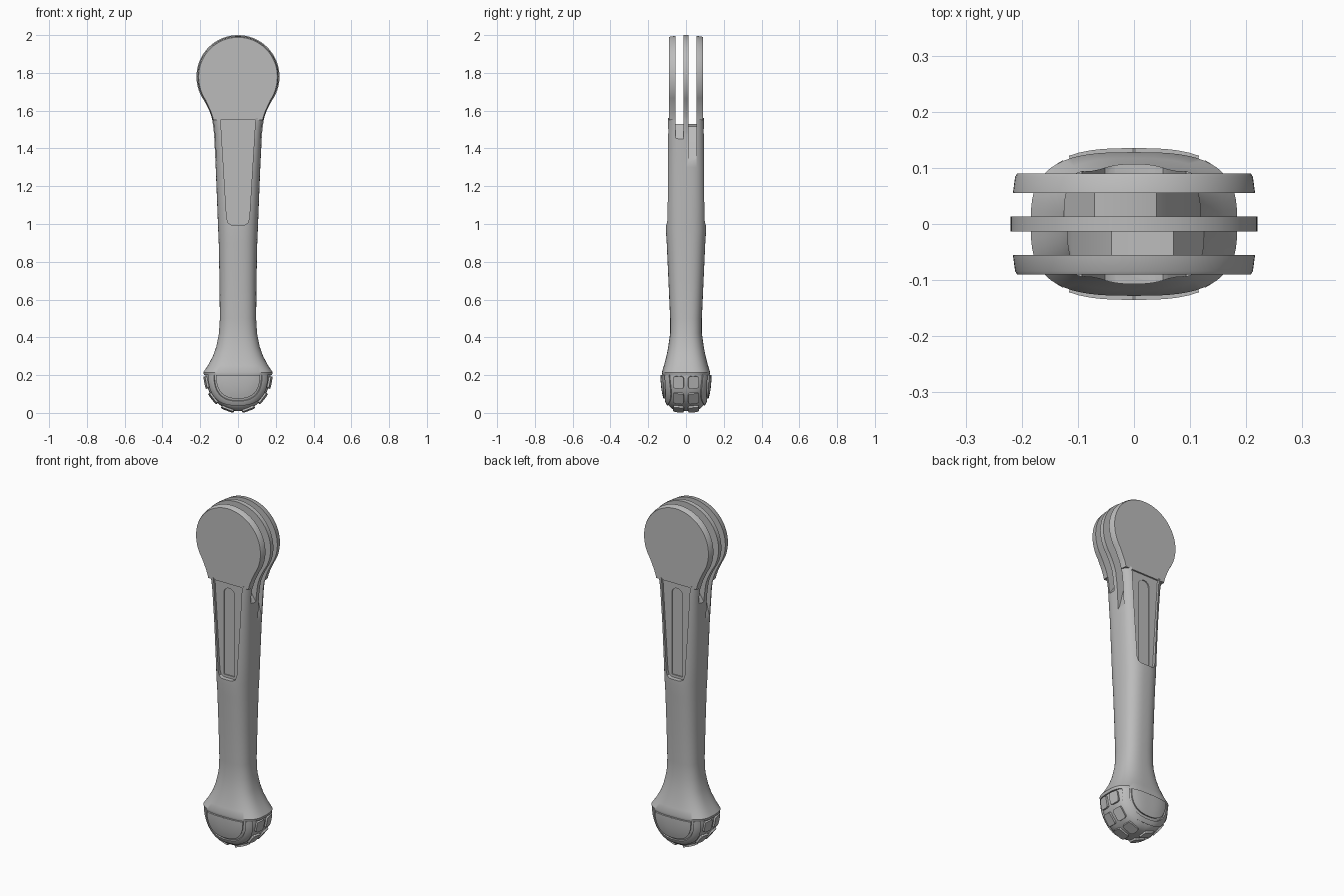
import bpy, bmesh, math

cube = bpy.data.objects.get("Cube")
if cube:
    bpy.data.objects.remove(cube)

grey = bpy.data.materials.new("plain grey")
grey.use_nodes = True
grey.diffuse_color = (0.5, 0.5, 0.5, 1)
grey.node_tree.nodes["Principled BSDF"].inputs["Base Color"].default_value = (0.5, 0.5, 0.5, 1)


def make(name, verts, faces):
    mesh = bpy.data.meshes.new(name)
    mesh.from_pydata(verts, [], faces)
    bm = bmesh.new()
    bm.from_mesh(mesh)
    bmesh.ops.recalc_face_normals(bm, faces=bm.faces)
    bm.to_mesh(mesh)
    bm.free()
    mesh.materials.append(grey)
    ob = bpy.data.objects.new(name, mesh)
    bpy.context.collection.objects.link(ob)
    return ob


def select(ob):
    bpy.ops.object.select_all(action='DESELECT')
    ob.select_set(True)
    bpy.context.view_layer.objects.active = ob


def smooth(ob, angle=35):
    select(ob)
    bpy.ops.object.shade_smooth_by_angle(angle=math.radians(angle))


def skin(name, loops):
    """Join equal closed loops of points and cap both ends."""
    n = len(loops[0])
    verts = [p for loop in loops for p in loop]
    faces = [(r * n + i, r * n + (i + 1) % n, (r + 1) * n + (i + 1) % n, (r + 1) * n + i)
             for r in range(len(loops) - 1) for i in range(n)]
    faces += [tuple(range(n)), tuple(range(len(verts) - n, len(verts)))]
    return make(name, verts, faces)


def prism(name, outline, y0, y1):
    return skin(name, [[(x, y, z) for x, z in outline] for y in (y0, y1)])


def section(z, hx, hy, power, n=64):
    pts = []
    for i in range(n):
        a = math.tau * i / n
        c, s = math.cos(a), math.sin(a)
        pts.append((hx * math.copysign(abs(c) ** (2 / power), c),
                    hy * math.copysign(abs(s) ** (2 / power), s), z))
    return pts


def carve(ob, cutter):
    cutter.hide_render = True
    mod = ob.modifiers.new("cut", 'BOOLEAN')
    mod.operation = 'DIFFERENCE'
    mod.solver = 'EXACT'
    mod.object = cutter
    select(ob)
    bpy.ops.object.modifier_apply(modifier=mod.name)
    bpy.data.objects.remove(cutter)


def thicken(ob, depth):
    mod = ob.modifiers.new("thickness", 'SOLIDIFY')
    mod.thickness = depth
    mod.offset = 0
    select(ob)
    bpy.ops.object.modifier_apply(modifier=mod.name)


# Limb: height, half width, half depth, squareness
rows = [(0.2, .18, .125, 3), (0.215, .184, .128, 3), (0.25, .16, .117, 2.9), (0.3, .133, .104, 2.8),
        (0.35, .115, .094, 2.7), (0.42, .101, .084, 2.6), (0.5, .096, .084, 2.6), (0.7, .098, .093, 2.6),
        (0.9, .102, .102, 2.6), (0.97, .105, .107, 2.6), (1.1, .11, .107, 2.7), (1.3, .118, .105, 3),
        (1.5, .128, .102, 3.7), (1.56, .137, .1, 4)]
limb = skin("limb", [section(*r) for r in rows])

# Recessed panel and inner groove on both faces, hinge slots turned half round
for side in (-1, 1):
    panel = [(-.095, 1.6), (-.06, 1.03), (-.052, 1.005), (-.035, .995)]
    panel += [(-x, z) for x, z in reversed(panel)]
    carve(limb, prism("panel_cutter", panel, side * .081, side * .2))
    groove = [(.035 * math.cos(a), 1.485 + .035 * math.sin(a))
              for a in [math.pi * i / 12 for i in range(13)]]
    groove += [(-.035, 1.01), (.035, 1.01)]
    carve(limb, prism("groove_cutter", groove, side * .075, side * .2))
    slot = [(-.3, 1.7), (-.3, 1.45), (-.125, 1.45), (-.07, 1.53), (-.01, 1.53), (.04, 1.515),
            (.085, 1.45), (.11, 1.35), (.12, 1.33), (.3, 1.33), (.3, 1.7)]
    carve(limb, prism("slot_cutter", [(side * x, z) for x, z in slot], side * .013, side * .055))
smooth(limb)


# Hinge head: three plates with a round top and a flared neck
def head_outline(radius, foot):
    half = [(radius * math.sin(a), 1.78 + radius * math.cos(a))
            for a in [math.radians(125 * i / 32) for i in range(33)]]
    half += [(.164, 1.625), (.151, 1.597), (.141, 1.57), (.136, 1.55)]
    if foot < 1.55:
        half.append((.127, foot))
    return half + [(-x, z) for x, z in reversed(half[1:])]


def shrink(outline, k):
    return [(x * k, 1.78 + (z - 1.78) * (k if z > 1.78 else 1)) for x, z in outline]


smooth(prism("centre_hinge_plate", head_outline(.22, 1.48), -.013, .013))
outer = head_outline(.218, 1.55)
for side, name in ((-1, "front_hinge_plate"), (1, "back_hinge_plate")):
    steps = [(.055, .99), (.084, .972), (.09, .955)]
    smooth(skin(name, [[(x, side * y, z) for x, z in shrink(outer, k)] for y, k in steps]), 25)


# Rounded foot
def foot_half(z):
    t = math.sqrt(max(0, 1 - ((.2 - z) / .19) ** 2))
    return .172 * t + 1e-4, .125 * t ** .5 + 1e-4


levels = [.2 - .19 * math.sin(math.radians(89 * i / 20)) for i in range(21)]
smooth(skin("foot", [section(z, *foot_half(z), 3) for z in levels]), 50)


def foot_y(x, z):
    hx, hy = foot_half(z)
    return hy * max(0, 1 - abs(x / hx) ** 3) ** (1 / 3)


def foot_point(angle, y):
    """Point on the foot below the ankle centre, at an angle in x-z and a given y."""
    low, high = 0, .2
    for _ in range(30):
        r = (low + high) / 2
        x, z = r * math.cos(angle), .2 - r * math.sin(angle)
        hx, hy = foot_half(z)
        inside = z > .01 and abs(x / hx) ** 3 + abs(y / hy) ** 3 < 1
        low, high = (r, high) if inside else (low, r)
    return low * math.cos(angle), y, .2 - low * math.sin(angle)


# Tread pads: two rows around the sole
corner = [(1, .6), (.9, .9), (.6, 1)]
ring = corner + [(-a, b) for a, b in reversed(corner)]
ring += [(-a, -b) for a, b in ring]
for row, y in (("front", -.039), ("back", .039)):
    for i, deg in enumerate((13, 43, 73, 107, 137, 167)):
        pts = [foot_point(math.radians(deg + 11 * a), y + .028 * b) for a, b in ring]
        pad = make(f"{row}_tread_pad_{i + 1}", pts, [tuple(range(len(pts)))])
        thicken(pad, .022)


# Toe plates and the curved rims around them
def toe_patch(name, inner, outer_size, side, depth):
    n, m = 28, 6
    verts = []
    for j in range(m + 1):
        a, b = [p + (q - p) * j / m for p, q in zip(inner, outer_size)]
        for i in range(n + 1):
            t = math.pi * i / n
            c = math.cos(t)
            x = a * math.copysign(abs(c) ** .8, c)
            z = .2 - b * math.sin(t) ** .8
            verts.append((x, side * foot_y(x, z), z))
    w = n + 1
    faces = [(j * w + i, j * w + i + 1, (j + 1) * w + i + 1, (j + 1) * w + i)
             for j in range(m) for i in range(n)]
    ob = make(name, verts, faces)
    thicken(ob, depth)
    smooth(ob)


for side, name in ((-1, "front"), (1, "back")):
    toe_patch(name + "_toe_plate", (.002, .002), (.113, .122), side, .02)
    toe_patch(name + "_toe_rim", (.124, .135), (.152, .158), side, .014)
